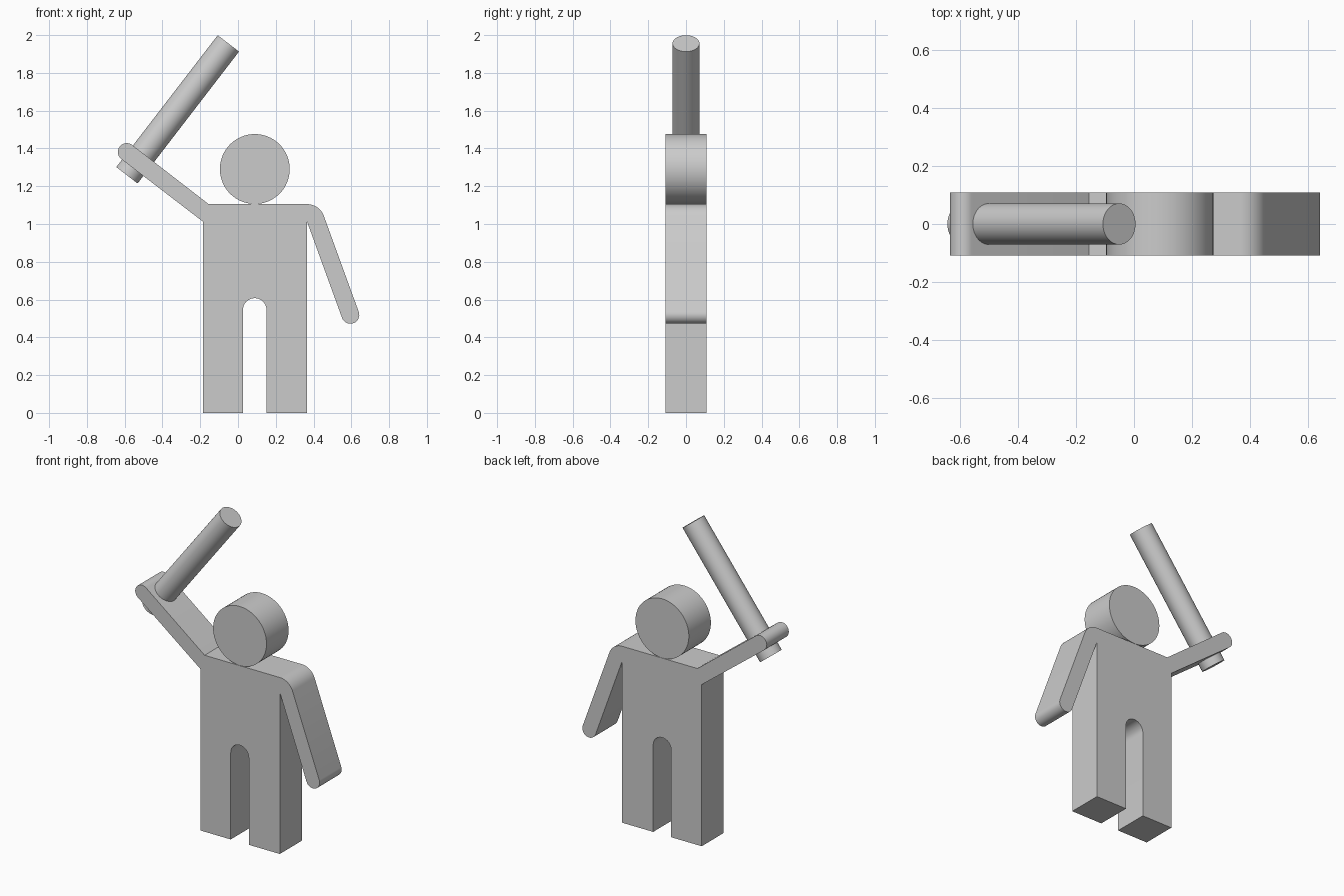
import bpy, bmesh
from math import radians, sin, cos
from mathutils import Vector

if "Cube" in bpy.data.objects:
    bpy.data.objects.remove(bpy.data.objects["Cube"])

HALF = 0.109   # half thickness of the flat figure
R = 0.047      # arm half width


def arc(cx, cz, r, start, end, n=16):
    """Points along an arc in the x-z plane, angles in degrees."""
    angles = [radians(start + (end - start) * i / n) for i in range(n + 1)]
    return [(cx + r * cos(a), cz + r * sin(a)) for a in angles]


def smooth(obj):
    bpy.ops.object.select_all(action='DESELECT')
    obj.select_set(True)
    bpy.context.view_layer.objects.active = obj
    bpy.ops.object.shade_smooth_by_angle(angle=radians(30))


def extrude_profile(name, points):
    """Front-view outline given thickness along y."""
    bm = bmesh.new()
    face = bm.faces.new([bm.verts.new((x, -HALF, z)) for x, z in points])
    out = bmesh.ops.extrude_face_region(bm, geom=[face], use_keep_orig=True)
    moved = [v for v in out['geom'] if isinstance(v, bmesh.types.BMVert)]
    bmesh.ops.translate(bm, verts=moved, vec=(0, 2 * HALF, 0))
    bmesh.ops.recalc_face_normals(bm, faces=bm.faces)
    mesh = bpy.data.meshes.new(name)
    bm.to_mesh(mesh)
    bm.free()
    obj = bpy.data.objects.new(name, mesh)
    bpy.context.collection.objects.link(obj)
    smooth(obj)


def rod(name, a, b, radius, sides=64):
    """Cylinder between two points."""
    a, b = Vector(a), Vector(b)
    bpy.ops.mesh.primitive_cylinder_add(
        vertices=sides, radius=radius, depth=(b - a).length,
        location=(a + b) / 2,
        rotation=(b - a).to_track_quat('Z', 'Y').to_euler())
    obj = bpy.context.object
    obj.name = obj.data.name = name
    smooth(obj)


# Body: legs with arched gap, lowered arm, shoulder, raised arm
outline = [(-0.185, 0), (0.026, 0)]
outline += arc(0.0885, 0.545, 0.0625, 180, 0)       # arch between legs
outline += [(0.151, 0), (0.366, 0), (0.366, 1.011)]
outline += arc(0.595, 0.519, R, 200, 380)           # lowered hand
outline += arc(0.366, 1.011, 2 * R, 20, 90)         # rounded shoulder
outline += [(-0.155, 1.105)]
outline += arc(-0.589, 1.381, R, 52.5, 232.5)       # raised hand
outline += [(-0.185, 1.012)]
extrude_profile("body", outline)

# Head: a thick disc
rod("head", (0.089, -HALF, 1.291), (0.089, HALF, 1.291), 0.185)

# Club passing through the raised hand
rod("club", (-0.588, 0, 1.258), (-0.051, 0, 1.956), 0.071)
